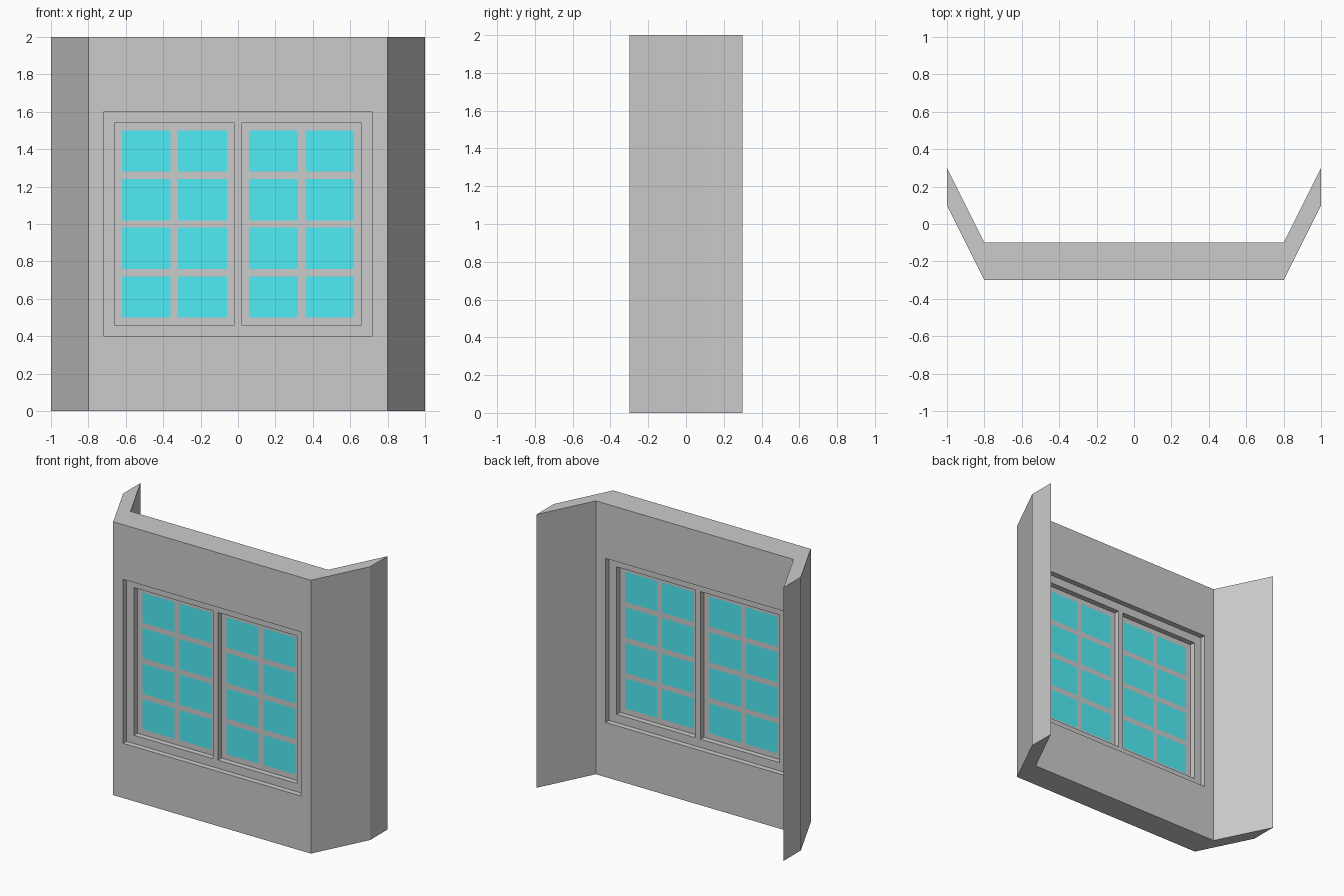
import bpy, bmesh

if "Cube" in bpy.data.objects:
    bpy.data.objects.remove(bpy.data.objects["Cube"])

WALL_MID = -0.2          # centre plane of the straight wall
FRAME_HALF = 0.06        # half thickness of the window frame
SASH_HALF = 0.02         # half thickness of sashes and glass


def finish(name, bm, material=None):
    bmesh.ops.recalc_face_normals(bm, faces=bm.faces[:])
    me = bpy.data.meshes.new(name)
    bm.to_mesh(me)
    bm.free()
    ob = bpy.data.objects.new(name, me)
    bpy.context.collection.objects.link(ob)
    if material:
        me.materials.append(material)
    return ob


def extrude(bm, faces, vec):
    new = bmesh.ops.extrude_face_region(bm, geom=faces, use_keep_orig=True)["geom"]
    verts = [g for g in new if isinstance(g, bmesh.types.BMVert)]
    bmesh.ops.translate(bm, verts=verts, vec=vec)


def lattice(name, xs, zs, half, keep, material=None):
    """Slab on an x/z grid, made only of the cells that keep(i, j) accepts."""
    bm = bmesh.new()
    v = {(i, j): bm.verts.new((x, WALL_MID - half, z))
         for i, x in enumerate(xs) for j, z in enumerate(zs)}
    faces = [bm.faces.new((v[i, j], v[i + 1, j], v[i + 1, j + 1], v[i, j + 1]))
             for i in range(len(xs) - 1) for j in range(len(zs) - 1) if keep(i, j)]
    extrude(bm, faces, (0, 2 * half, 0))
    bmesh.ops.delete(bm, geom=[p for p in bm.verts if not p.link_faces], context='VERTS')
    return finish(name, bm, material)


def is_hole(i, j):
    return i % 2 == 1 and j % 2 == 1


# Wall with two angled wings, extruded from its plan outline
right = [(0.8, -0.3), (1.0, 0.1), (1.0, 0.3), (0.8, -0.1)]
outline = right + [(-x, y) for x, y in reversed(right)]
bm = bmesh.new()
plan = bm.faces.new([bm.verts.new((x, y, 0)) for x, y in outline])
extrude(bm, [plan], (0, 0, 2))
wall = finish("wall", bm)

# Window opening cut through the wall
cutter = lattice("opening_cutter", [-0.72, 0.72], [0.4, 1.6], 0.3, lambda i, j: True)
cutter.hide_render = True
mod = wall.modifiers.new("opening", 'BOOLEAN')
mod.operation = 'DIFFERENCE'
mod.solver = 'EXACT'
mod.object = cutter
bpy.context.view_layer.objects.active = wall
wall.select_set(True)
bpy.ops.object.modifier_apply(modifier=mod.name)
bpy.data.objects.remove(cutter, do_unlink=True)

# Window frame with two sash openings
lattice("window_frame", [-0.72, -0.66, -0.02, 0.02, 0.66, 0.72],
        [0.4, 0.46, 1.54, 1.6], FRAME_HALF, lambda i, j: not is_hole(i, j))

# Sashes and flush glass panes, two columns by four rows each
glass = bpy.data.materials.new("glass")
glass.diffuse_color = (0.08, 0.84, 0.92, 1)
glass.use_nodes = True
glass.node_tree.nodes["Principled BSDF"].inputs["Base Color"].default_value = glass.diffuse_color
zs = [0.46, 0.5, 0.72, 0.76, 0.98, 1.02, 1.24, 1.28, 1.5, 1.54]
for side, cx in (("left", -0.34), ("right", 0.34)):
    xs = [cx + d for d in (-0.32, -0.28, -0.02, 0.02, 0.28, 0.32)]
    lattice(side + "_sash", xs, zs, SASH_HALF, lambda i, j: not is_hole(i, j))
    lattice(side + "_glass_panes", xs, zs, SASH_HALF, is_hole, glass)
